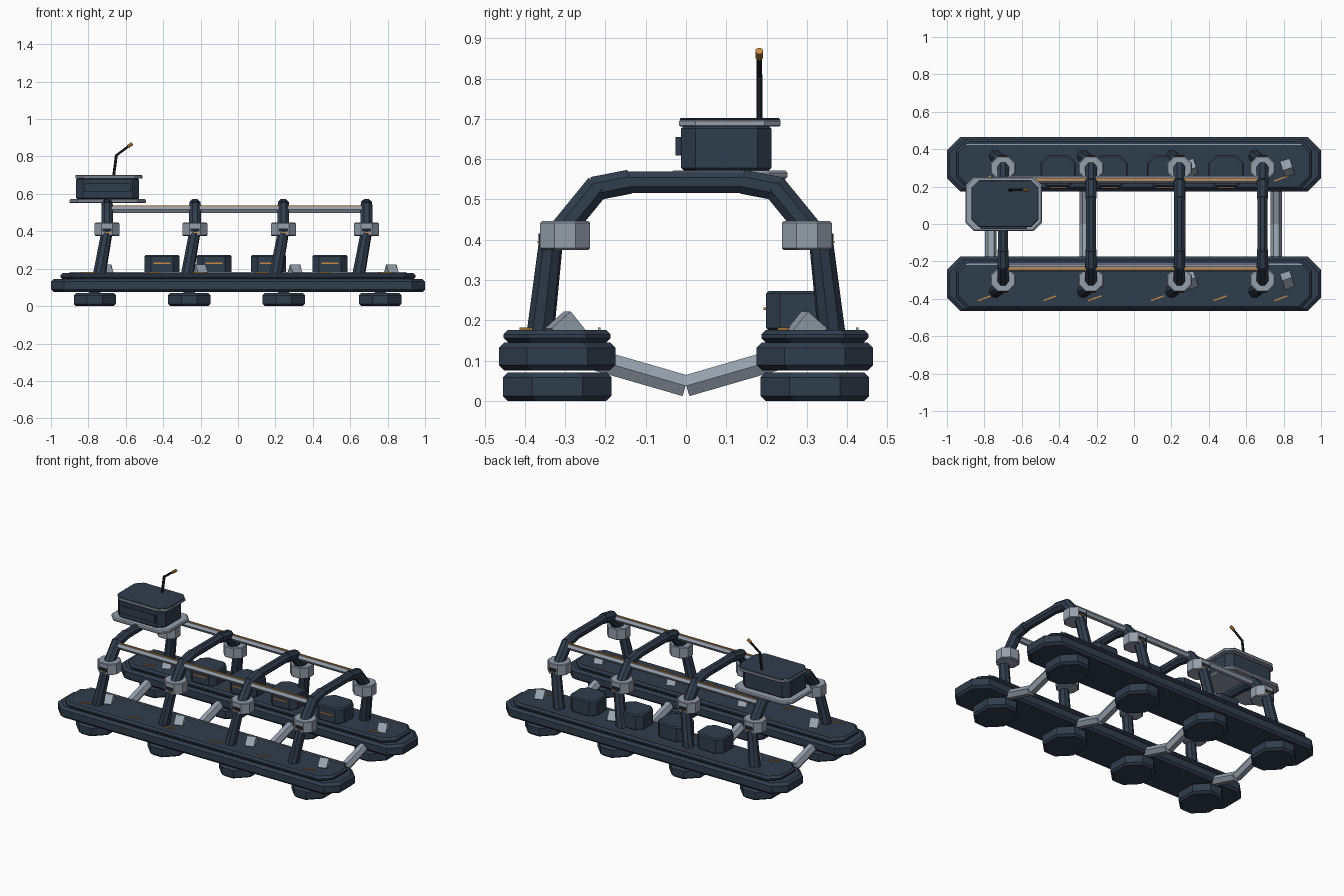
import bpy, bmesh, math
from mathutils import Vector, Matrix

old = bpy.data.objects.get("Cube")
if old:
    bpy.data.objects.remove(old, do_unlink=True)


def material(name, rgb):
    m = bpy.data.materials.new(name)
    m.use_nodes = True
    m.diffuse_color = (*rgb, 1)
    m.node_tree.nodes["Principled BSDF"].inputs["Base Color"].default_value = (*rgb, 1)
    return m


NAVY = material("navy_metal", (0.03, 0.047, 0.075))
GREY = material("light_grey_metal", (0.30, 0.35, 0.41))
ORANGE = material("orange_trim", (0.58, 0.26, 0.06))
BLACK = material("dark_rubber", (0.014, 0.019, 0.026))


def finish(name, bm, mat):
    bmesh.ops.recalc_face_normals(bm, faces=bm.faces)
    mesh = bpy.data.meshes.new(name)
    bm.to_mesh(mesh)
    bm.free()
    mesh.materials.append(mat)
    ob = bpy.data.objects.new(name, mesh)
    bpy.context.collection.objects.link(ob)
    return ob


def slab(name, centre, half, z0, z1, corner, bevel, mat):
    """Eight-cornered plate with bevelled top and bottom rims."""
    bm = bmesh.new()
    rings = []
    for inset, z in ((bevel, z0), (0, z0 + bevel), (0, z1 - bevel), (bevel, z1)):
        a, b = half[0] - inset, half[1] - inset
        c, d = a - corner, b - corner
        outline = ((a, -d), (a, d), (c, b), (-c, b), (-a, d), (-a, -d), (-c, -b), (c, -b))
        rings.append([bm.verts.new((centre[0] + x, centre[1] + y, z)) for x, y in outline])
    bm.faces.new(rings[0])
    bm.faces.new(rings[-1])
    for low, high in zip(rings, rings[1:]):
        for i in range(8):
            j = (i + 1) % 8
            bm.faces.new((low[i], low[j], high[j], high[i]))
    return finish(name, bm, mat)


def bar(name, p, q, w0, mat, w1=None, sides=8):
    """Flat-sided bar between two points; widths are measured across flats."""
    p, q = Vector(p), Vector(q)
    w1 = w0 if w1 is None else w1
    k = 0.5 / math.cos(math.pi / sides)
    d = q - p
    mx = (Matrix.Translation((p + q) / 2) @ d.to_track_quat('Z', 'Y').to_matrix().to_4x4()
          @ Matrix.Rotation(math.pi / sides, 4, 'Z'))
    bm = bmesh.new()
    bmesh.ops.create_cone(bm, cap_ends=True, segments=sides, radius1=w0 * k,
                          radius2=w1 * k, depth=d.length, matrix=mx)
    return finish(name, bm, mat)


def box(name, centre, size, mat, rot=None):
    mx = Matrix.Translation(centre) @ (rot or Matrix()) @ Matrix.Diagonal((*size, 1))
    bm = bmesh.new()
    bmesh.ops.create_cube(bm, size=1, matrix=mx)
    return finish(name, bm, mat)


FOOT_X = (-0.765, -0.26, 0.245, 0.76)
RIB_X = (-0.70, -0.23, 0.243, 0.687)
DASH_X = (-0.80, -0.45, -0.21, 0.125, 0.46, 0.785)

for s, side in ((-1, "front"), (1, "back")):
    y = s * 0.32

    # Long hull, deck and trim
    slab(f"{side}_hull", (0, y), (1, 0.145), 0.075, 0.145, 0.07, 0.014, NAVY)
    slab(f"{side}_deck", (0, y), (0.95, 0.133), 0.145, 0.176, 0.06, 0.011, NAVY)
    box(f"{side}_deck_line", (0, y + 0.105, 0.178), (1.8, 0.006, 0.008), GREY)
    for x in DASH_X:
        box(f"{side}_deck_dash", (x, y - 0.077, 0.178), (0.075, 0.007, 0.007), ORANGE,
            Matrix.Rotation(math.radians(20), 4, 'Z'))

    # Feet, low cross struts and tilted deck studs
    for x in FOOT_X:
        slab(f"{side}_foot", (x, y), (0.113, 0.135), 0, 0.07, 0.072, 0.012, NAVY)
        bar(f"{side}_cross_strut", (x, s * 0.26, 0.112), (x, s * 0.001, 0.037),
            0.053, GREY, sides=6)
        box(f"{side}_deck_stud", (x + 0.06, s * 0.30, 0.178), (0.055, 0.065, 0.06), GREY,
            Matrix.Rotation(math.radians(18), 4, 'Z')
            @ Matrix.Rotation(math.radians(-s * 40), 4, 'X'))

    # Legs, collars and arch shoulders
    for x in RIB_X:
        bar(f"{side}_leg", (x - 0.042, s * 0.362, 0.165), (x, s * 0.335, 0.40),
            0.064, NAVY, 0.056)
        slab(f"{side}_collar", (x, s * 0.30), (0.066, 0.062), 0.375, 0.446, 0.036, 0.004, GREY)
        box(f"{side}_collar_latch", (x, s * 0.362, 0.407), (0.048, 0.008, 0.018), BLACK)
        box(f"{side}_collar_mark", (x + 0.006, s * 0.366, 0.394), (0.03, 0.005, 0.005), ORANGE)
        bar(f"{side}_lower_shoulder", (x, s * 0.315, 0.415), (x, s * 0.218, 0.534), 0.062, NAVY)
        bar(f"{side}_upper_shoulder", (x, s * 0.232, 0.526), (x, s * 0.14, 0.544), 0.06, NAVY)

    # Long upper rail with a coloured strip on top
    bar(f"{side}_rail", (RIB_X[0], s * 0.237, 0.516), (RIB_X[-1], s * 0.237, 0.516),
        0.034, GREY, sides=6)
    box(f"{side}_rail_strip", (0, s * 0.237, 0.534), (1.34, 0.011, 0.006), ORANGE)

# Arch beams
for x in RIB_X:
    bar("arch_beam", (x, -0.145, 0.543), (x, 0.145, 0.543), 0.053, NAVY)

# Cargo boxes on the back deck
for x in (-0.406, -0.128, 0.163, 0.492):
    slab("cargo_box", (x, 0.282), (0.094, 0.083), 0.174, 0.273, 0.035, 0.007, NAVY)
    box("cargo_box_strip", (x, 0.197, 0.229), (0.09, 0.008, 0.006), ORANGE)

# Control cabin
slab("cabin_base", (-0.697, 0.107), (0.205, 0.145), 0.55, 0.572, 0.045, 0.006, GREY)
slab("cabin_body", (-0.697, 0.10), (0.168, 0.112), 0.57, 0.684, 0.035, 0.008, NAVY)
slab("cabin_trim", (-0.69, 0.109), (0.18, 0.126), 0.681, 0.698, 0.04, 0.003, GREY)
slab("cabin_lid", (-0.69, 0.109), (0.178, 0.124), 0.696, 0.702, 0.04, 0.002, NAVY)
box("cabin_front_panel", (-0.697, -0.016, 0.632), (0.25, 0.02, 0.046), NAVY)

# Bent antenna
bar("antenna_mast", (-0.665, 0.182, 0.695), (-0.65, 0.182, 0.81), 0.015, BLACK)
bar("antenna_arm", (-0.652, 0.182, 0.805), (-0.582, 0.182, 0.857), 0.013, BLACK)
bar("antenna_tip", (-0.588, 0.182, 0.853), (-0.565, 0.182, 0.869), 0.018, ORANGE)
